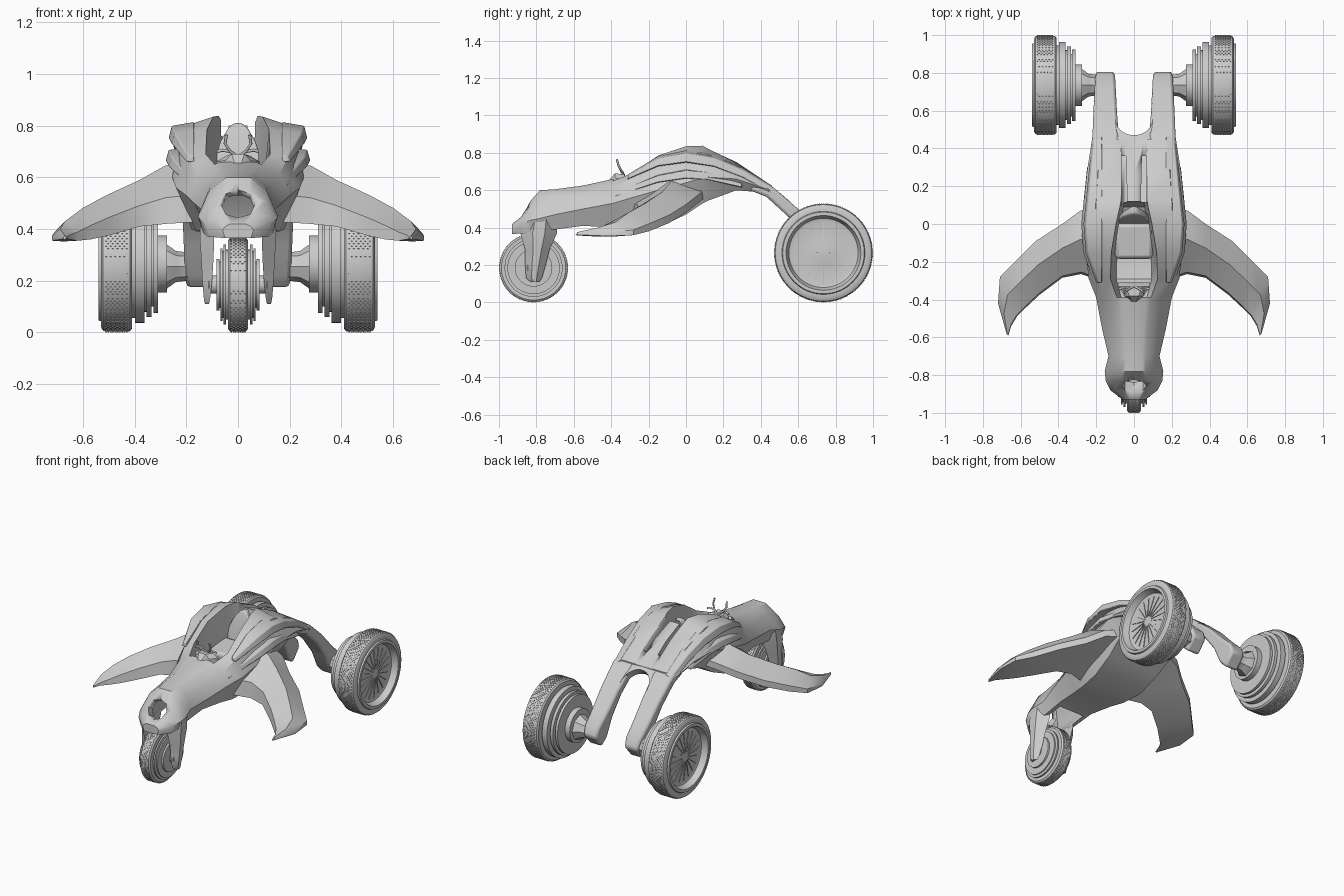
import bpy, bmesh, math
from mathutils import Matrix, Vector

if "Cube" in bpy.data.objects:
    bpy.data.objects.remove(bpy.data.objects["Cube"])


def finish(name, bm, mirror=False, bevel=0, angle=35):
    bmesh.ops.recalc_face_normals(bm, faces=bm.faces)
    me = bpy.data.meshes.new(name)
    bm.to_mesh(me)
    bm.free()
    ob = bpy.data.objects.new(name, me)
    bpy.context.collection.objects.link(ob)
    bpy.ops.object.select_all(action='DESELECT')
    ob.select_set(True)
    bpy.context.view_layer.objects.active = ob
    bpy.ops.object.shade_smooth_by_angle(angle=math.radians(angle))
    if bevel:
        m = ob.modifiers.new("bevel", 'BEVEL')
        m.width, m.segments, m.limit_method = bevel, 2, 'ANGLE'
    if mirror:
        ob.modifiers.new("mirror", 'MIRROR').use_mirror_merge = False
    return ob


def loft(name, rings, **kw):
    bm = bmesh.new()
    rows = [[bm.verts.new(p) for p in r] for r in rings]
    n = len(rows[0])
    for a, b in zip(rows, rows[1:]):
        for i in range(n):
            j = (i + 1) % n
            bm.faces.new((a[i], a[j], b[j], b[i]))
    bm.faces.new(rows[0])
    bm.faces.new(rows[-1][::-1])
    return finish(name, bm, **kw)


def lathe(name, profile, cy, cz, seg=64, **kw):
    """Revolve (x, radius) profile points about an x-parallel axle."""
    rings = []
    for x, r in profile:
        rings.append([(x, cy + r * math.cos(2 * math.pi * i / seg),
                       cz + r * math.sin(2 * math.pi * i / seg)) for i in range(seg)])
    return loft(name, rings, **kw)


def steps(discs):
    """Stepped profile from (x start, x end, radius) discs."""
    return [p for a, b, r in discs for p in ((a, r), (b, r))]


def blocks(name, mats, **kw):
    bm = bmesh.new()
    for m in mats:
        bmesh.ops.create_cube(bm, size=1, matrix=m)
    return finish(name, bm, **kw)


def cut(ob, cutter):
    m = ob.modifiers.new("cut", 'BOOLEAN')
    m.operation, m.object, m.solver = 'DIFFERENCE', cutter, 'EXACT'
    bpy.context.view_layer.objects.active = ob
    bpy.ops.object.modifier_apply(modifier=m.name)
    bpy.data.objects.remove(cutter)


def box_ring(y, x0, x1, z0, z1):
    return [(x0, y, z0), (x1, y, z0), (x1, y, z1), (x0, y, z1)]


# Hull: y, centre z, rim x/z, shoulder x/z, widest x/z, belly x/z
nose = [
    (-.93, .42, .03, .42, .05, .41, .06, .395, .05, .365),
    (-.88, .46, .06, .46, .10, .45, .125, .42, .11, .37),
    (-.83, .545, .06, .54, .11, .51, .15, .44, .13, .37),
    (-.78, .60, .06, .59, .11, .55, .155, .45, .12, .38),
    (-.70, .605, .06, .60, .11, .56, .135, .47, .115, .39),
    (-.55, .625, .07, .615, .13, .57, .17, .50, .12, .41)]
cabin = [
    (-.39, .66, .09, .65, .16, .61, .20, .53, .14, .40),
    (-.29, .53, .125, .69, .19, .67, .24, .56, .16, .39),
    (-.15, .50, .12, .785, .20, .765, .255, .60, .18, .40),
    (0, .51, .095, .835, .20, .80, .262, .64, .19, .47),
    (.09, .56, .075, .838, .20, .80, .267, .665, .20, .53),
    (.12, .80, .07, .82, .20, .79, .265, .67, .20, .545),
    (.27, .74, .07, .75, .19, .735, .25, .66, .20, .60),
    (.45, .627, .07, .63, .17, .63, .222, .60, .20, .585)]
rings = []
for y, zc, xr, zr, xs, zs, xw, zw, xb, zb in nose + cabin:
    half = [(.75 * xr, zc), (xr, zr), (xs, zs), (xw, zw), (xb, zb)]
    rings.append([(0, y, zc)] + [(x, y, z) for x, z in half] + [(0, y, zb)]
                 + [(-x, y, z) for x, z in half[::-1]])
hull = loft("hull", rings)

# Nose opening that leads into a hollow wheel well
well = loft("well_cutter", [[(-x, y0, z), (x, y0, z), (x, y1, z), (-x, y1, z)]
                            for z, x, y0, y1 in ((.33, .095, -.86, -.57), (.43, .09, -.83, -.60), (.53, .05, -.80, -.68))])
cut(hull, well)
bm = bmesh.new()
axis = Vector((0, .85, -.5))
bmesh.ops.create_cone(bm, cap_ends=True, segments=8, radius1=.066, radius2=.066, depth=.26,
                      matrix=Matrix.Translation((0, -.84, .485)) @ axis.to_track_quat('Z', 'Y').to_matrix().to_4x4())
cut(hull, finish("duct_cutter", bm))

# Two slots in the rear deck
for s in (-1, 1):
    slot = loft("slot_cutter", [box_ring(.08, s * .035, s * .066, .77, .92),
                                box_ring(.36, s * .042, s * .066, .635, .78)])
    cut(hull, slot)

# Layered side blades running back into the arms
upper = [(-.31, .67, .012), (-.15, .75, .025), (0, .775, .03), (.15, .75, .028), (.3, .69, .025), (.46, .60, .02)]
lower = [(-.38, .575, .01), (-.15, .66, .022), (0, .685, .026), (.12, .675, .024), (.3, .625, .012)]
for name, path, out in (("upper_blade", upper, .268), ("lower_blade", lower, .28)):
    loft(name, [[(.17, y, z - h), (out - .35 * max(0, -.12 - y) - .1 * max(0, y), y, z - h * .8),
                 (out - .012 - .35 * max(0, -.12 - y) - .1 * max(0, y), y, z + h * .8),
                 (.17, y, z + h * 1.3)] for y, z, h in path], mirror=True, bevel=.004)

# Swept wings: rear edge point, front edge point, crest height
wing = [((.18, .10, .56), (.12, -.32, .43), .67), ((.285, .07, .535), (.28, -.265, .42), .645),
        ((.38, .0, .48), (.38, -.285, .41), .59), ((.52, -.09, .425), (.50, -.375, .375), .53),
        ((.63, -.20, .38), (.57, -.44, .36), .48), ((.71, -.28, .36), (.62, -.49, .355), .43),
        ((.72, -.42, .355), (.65, -.54, .36), .40), ((.675, -.58, .362), (.665, -.59, .365), .375)]
rings = []
for b, f, zc in wing:
    b, f = Vector(b), Vector(f)
    crest, mid = b.lerp(f, .45), b.lerp(f, .5)
    rings.append([b, b + Vector((0, 0, .4 * (zc - b.z))), (crest.x, crest.y, zc),
                  f + Vector((0, .01, .45 * (zc - f.z))), f, mid - Vector((0, 0, .005))])
loft("wing", rings, mirror=True, angle=40)

# Rear arms: top y/z, bottom y/z, inner x, outer x
arm = [(.36, .665, .34, .60, .08, .22), (.47, .613, .43, .565, .08, .22), (.60, .50, .55, .455, .09, .215),
       (.70, .395, .64, .335, .095, .21), (.79, .31, .69, .22, .10, .205), (.81, .25, .74, .17, .105, .20)]
loft("rear_arm", [[(a, y1, z1), (b, y1, z1), (b, y0, z0), (a, y0, z0)] for y0, z0, y1, z1, a, b in arm],
     mirror=True, bevel=.015)
# Rounded web closing the notch between the arms
rings = []
for i in range(-8, 9):
    x = .1 * math.sin(i / 8 * math.pi / 2)
    ye = .47 + .09 * (1 - math.sqrt(max(0, 1 - (x / .1) ** 2)))
    z = .613 - .85 * (ye - .47)
    rings.append([(x, .42, .643), (x, ye, z), (x, ye - .035, z - .042), (x, .38, .61)])
loft("arm_web", rings)

# Front fork legs: z, y range, x range
fork = [(.46, -.86, -.69, .095, .143), (.37, -.885, -.69, .092, .148), (.28, -.86, -.73, .095, .142),
        (.20, -.86, -.75, .10, .138), (.13, -.855, -.77, .108, .132), (.11, -.83, -.785, .112, .128)]
loft("fork_leg", [[(a, y0, z), (b, (2 * y0 + y1) / 3, z), (b, (y0 + 2 * y1) / 3, z), (a, y1, z)]
                  for z, y0, y1, a, b in fork], mirror=True)

# Rear wheels: tyre with dished rim, stepped inner discs, hub, spokes and tread
RY, RZ = .735, .265
lathe("rear_tyre", [(.41, .20), (.41, .25), (.418, .26), (.43, .262), (.51, .262), (.522, .258),
                    (.53, .245), (.53, .222), (.54, .218), (.54, .20), (.525, .195), (.50, .185),
                    (.495, .17), (.505, .06), (.51, .01)], RY, RZ, mirror=True)
lathe("rear_discs", steps([(.275, .31, .11), (.31, .327, .19), (.327, .334, .165), (.334, .354, .205),
                           (.354, .362, .185), (.362, .398, .228), (.398, .42, .21)]), RY, RZ, mirror=True)
lathe("rear_hub", [(.15, .055), (.20, .055), (.24, .06), (.275, .085), (.29, .085)], RY, RZ - .01, 8, mirror=True)
blocks("rear_spokes", [Matrix.Translation((.502, RY, RZ)) @ Matrix.Rotation(2 * math.pi * i / 20, 4, 'X')
                       @ Matrix.Translation((0, 0, .098)) @ Matrix.Rotation(-.1, 4, 'Y')
                       @ Matrix.Diagonal((.008, .003, .13, 1)) for i in range(20)], mirror=True)


def tread(xs, cy, cz, r, n):
    return [Matrix.Translation((x, cy, cz)) @ Matrix.Rotation(2 * math.pi * (i + .5 * (k % 2)) / n, 4, 'X')
            @ Matrix.Translation((0, 0, r)) @ Matrix.Diagonal((.006, .006, .005, 1))
            for k, x in enumerate(xs) for i in range(n)]


blocks("rear_tread", tread([.431 + .0088 * k for k in range(10)], RY, RZ, .262, 80), mirror=True)

# Front wheel with stepped discs on both sides
FY, FZ = -.815, .185
lathe("front_tyre", [(-.036, .13), (-.038, .172), (-.03, .182), (.03, .182), (.038, .172), (.036, .13)], FY, FZ)
lathe("front_discs", steps([(0, .046, .135), (.046, .056, .155), (.056, .060, .13), (.060, .068, .14),
                            (.068, .072, .09), (.072, .084, .10), (.084, .115, .035)]), FY, FZ, mirror=True)
blocks("front_tread", tread([-.026 + .0087 * k for k in range(7)], FY, FZ, .182, 60))

# Seat cushion, backrest and dashboard hood
blocks("seat_cushion", [Matrix.Translation((0, -.085, .565)) @ Matrix.Rotation(.12, 4, 'X')
                        @ Matrix.Diagonal((.2, .19, .12, 1))], bevel=.02)
loft("seat_back", [[(-w, y, z), (w, y, z), (w * .8, y + .04, z), (-w * .8, y + .04, z)]
                   for y, z, w in ((-.01, .52, .10), (.01, .66, .095), (.03, .74, .07), (.045, .79, .04), (.055, .81, .015))],
     bevel=.008)
loft("dashboard", [[(-w, y, .58), (-w, y, z - .025), (-w * .5, y, z), (w * .5, y, z), (w, y, z - .025), (w, y, .58)]
                   for y, z, w in ((-.42, .645, .02), (-.38, .69, .05), (-.33, .685, .085), (-.31, .655, .085))])

# Handlebar prongs
cu = bpy.data.curves.new("handlebar", 'CURVE')
cu.dimensions, cu.bevel_depth, cu.bevel_resolution = '3D', .006, 2
cu.use_fill_caps = True
for s in (-1, 1):
    for pts in ([(0, -.33, .68), (.03, -.345, .70), (.05, -.36, .73), (.045, -.37, .765)],
                [(.03, -.345, .70), (.06, -.345, .705), (.08, -.34, .70)]):
        sp = cu.splines.new('POLY')
        sp.points.add(len(pts) - 1)
        for p, (x, y, z) in zip(sp.points, pts):
            p.co = (s * x, y, z, 1)
bpy.context.collection.objects.link(bpy.data.objects.new("handlebar", cu))
